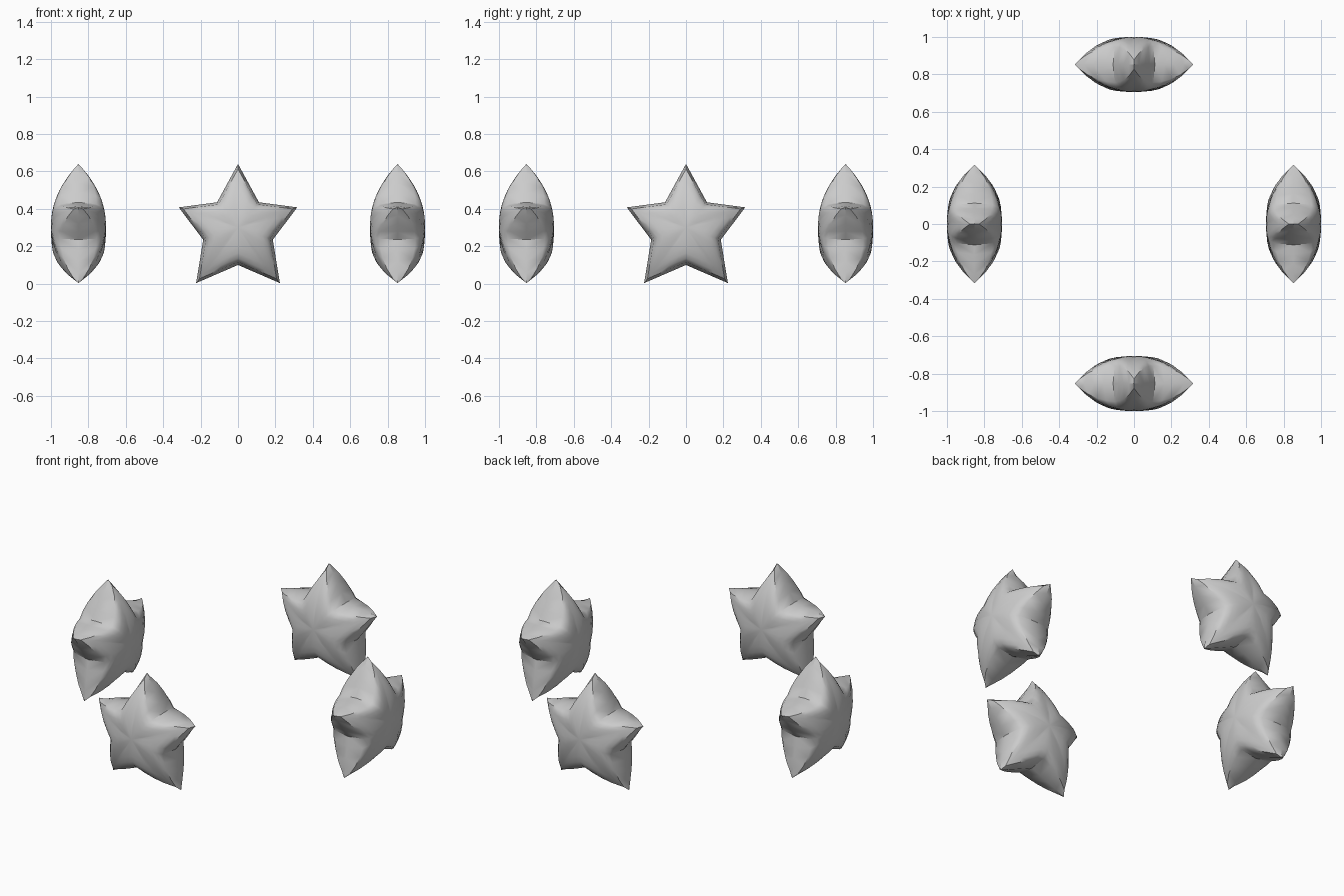
import bpy, bmesh, math
from mathutils import Vector, Matrix

if "Cube" in bpy.data.objects:
    bpy.data.objects.remove(bpy.data.objects["Cube"])

CENTRE = Vector((0, 0.30))
HALF = 0.147                      # half thickness at the middle
RINGS = [0.25, 0.5, 0.68, 0.82, 0.92, 1.0]
STEPS = 4                         # subdivisions between a tip and a notch

# right half of the outline from top tip to bottom notch, alternating tip / notch
right = [(0, 0.64), (0.112, 0.435), (0.317, 0.408), (0.186, 0.235), (0.224, 0.003), (0, 0.10)]
outline = [Vector(p) - CENTRE for p in right]
outline += [Vector((-p.x, p.y)) for p in outline[-2:0:-1]]


def height(p, tip, notch):
    """Puffed half thickness: domed along each arm, rounded off towards its edges."""
    R = tip.length
    d = tip / R
    a, A = notch.dot(d), p.dot(d)
    l, L = abs(notch.cross(d)), abs(p.cross(d))
    if R - A < 1e-5:
        return 0.0
    e = min(1.0, L * (R - a) / (l * (R - A)))
    return HALF * (1 - (A / R) ** 2.2) * math.sqrt(max(0, 1 - e ** 6))


def star_mesh():
    bm = bmesh.new()
    cols = []
    for i in range(10):
        p, q = outline[i], outline[(i + 1) % 10]
        tip, notch = (p, q) if i % 2 == 0 else (q, p)
        for j in range(STEPS):
            cols.append((p.lerp(q, j / STEPS), tip, notch))
    n = len(cols)
    rim = [bm.verts.new((c[0].x, 0, c[0].y + CENTRE.y)) for c in cols]
    for side in (-1, 1):
        mid = bm.verts.new((0, side * HALF, CENTRE.y))
        prev = None
        for k in RINGS:
            if k == 1.0:
                ring = rim
            else:
                ring = [bm.verts.new((c.x * k, side * height(c * k, t, m), c.y * k + CENTRE.y))
                        for c, t, m in cols]
            for i in range(n):
                j = (i + 1) % n
                bm.faces.new((mid, ring[i], ring[j]) if prev is None
                             else (prev[i], ring[i], ring[j], prev[j]))
            prev = ring
    bmesh.ops.recalc_face_normals(bm, faces=bm.faces)
    me = bpy.data.meshes.new("puffy_star")
    bm.to_mesh(me)
    bm.free()
    return me


# four puffy stars facing outwards around a circle
for i, name in enumerate(("front_star", "right_star", "back_star", "left_star")):
    me = star_mesh()
    me.transform(Matrix.Rotation(i * math.pi / 2, 4, 'Z') @ Matrix.Translation((0, -0.853, 0)))
    ob = bpy.data.objects.new(name, me)
    bpy.context.collection.objects.link(ob)
    bpy.ops.object.select_all(action='DESELECT')
    ob.select_set(True)
    bpy.context.view_layer.objects.active = ob
    bpy.ops.object.shade_smooth_by_angle(angle=math.radians(40))
